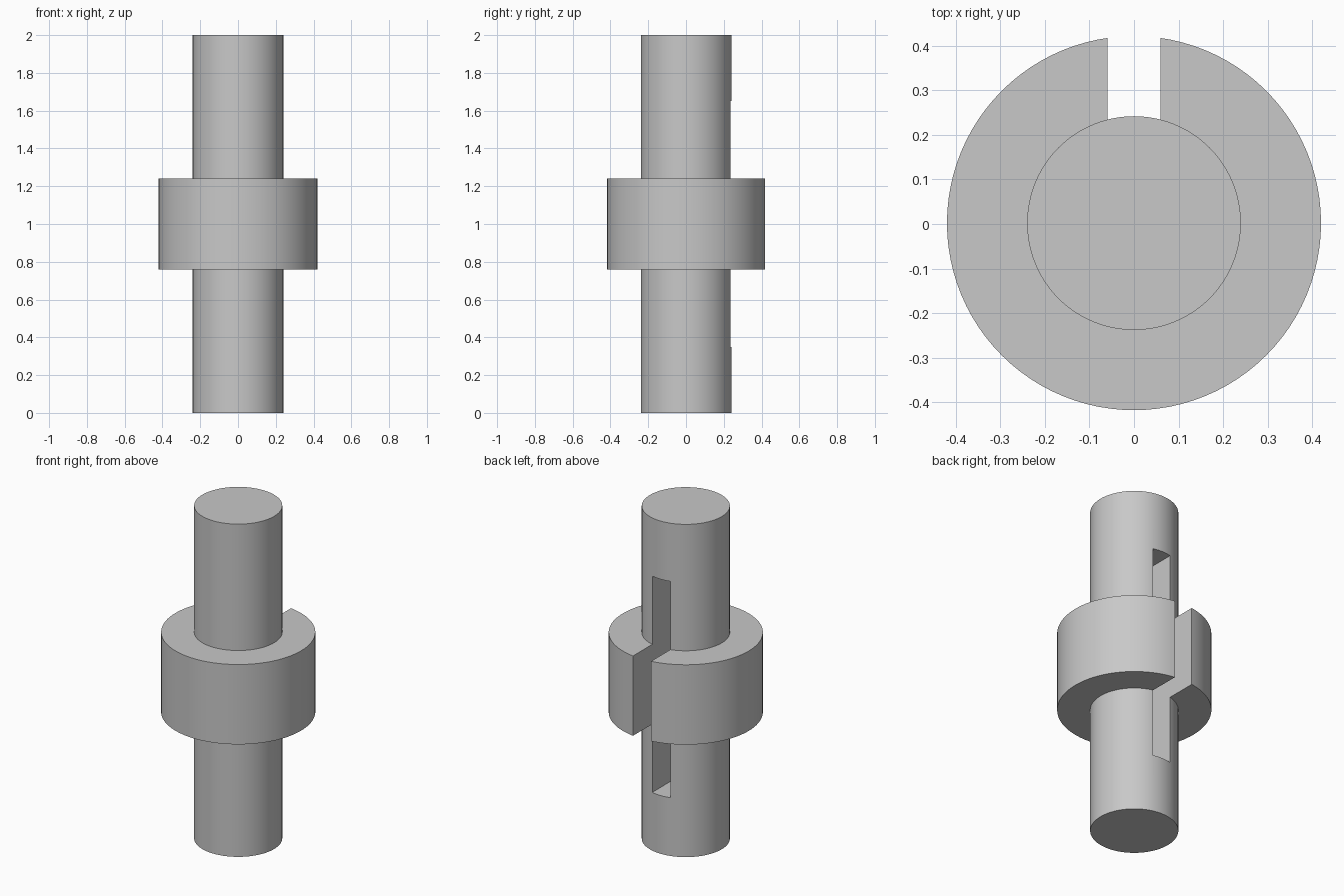
import bpy
import bmesh
from math import radians, tau
from mathutils import Vector

cube = bpy.data.objects.get("Cube")
if cube:
    bpy.data.objects.remove(cube, do_unlink=True)

SHAFT_R, COLLAR_R, LENGTH = 0.24, 0.42, 2.0
COLLAR_LOW, COLLAR_HIGH = 0.76, 1.24
KEY_WIDTH, KEY_LOW, KEY_HIGH = 0.12, 0.35, 1.65
AXIS_Y = 0.002
SEGMENTS = 96

grey = bpy.data.materials.new("plain grey")
grey.use_nodes = True
colour = (0.58, 0.58, 0.58, 1)
grey.diffuse_color = colour
grey.node_tree.nodes["Principled BSDF"].inputs["Base Color"].default_value = colour


def add_object(name, bm):
    bmesh.ops.recalc_face_normals(bm, faces=bm.faces)
    mesh = bpy.data.meshes.new(name)
    bm.to_mesh(mesh)
    bm.free()
    mesh.materials.append(grey)
    obj = bpy.data.objects.new(name, mesh)
    bpy.context.collection.objects.link(obj)
    return obj


def lathe(name, profile):
    """Stack rings of (radius, height), closed by flat end caps."""
    bm = bmesh.new()
    verts = [bm.verts.new((r, 0, z)) for r, z in profile]
    edges = [bm.edges.new(pair) for pair in zip(verts, verts[1:])]
    bmesh.ops.spin(bm, geom=verts + edges, cent=(0, 0, 0), axis=(0, 0, 1),
                   angle=tau, steps=SEGMENTS)
    bmesh.ops.remove_doubles(bm, verts=bm.verts, dist=0.0001)
    rims = [e for e in bm.edges if e.is_boundary]
    bmesh.ops.holes_fill(bm, edges=rims, sides=0)
    obj = add_object(name, bm)
    obj.location.y = AXIS_Y
    return obj


def box(name, low, high):
    low, high = Vector(low), Vector(high)
    bm = bmesh.new()
    bmesh.ops.create_cube(bm, size=1)
    bmesh.ops.scale(bm, vec=high - low, verts=bm.verts)
    bmesh.ops.translate(bm, vec=(low + high) / 2, verts=bm.verts)
    return add_object(name, bm)


# Shaft and collar turned as one solid
body = lathe("collared_shaft", [
    (SHAFT_R, 0), (SHAFT_R, COLLAR_LOW),
    (COLLAR_R, COLLAR_LOW), (COLLAR_R, COLLAR_HIGH),
    (SHAFT_R, COLLAR_HIGH), (SHAFT_R, LENGTH)])

# Keyway through the back of the collar and into the shaft
cutter = box("keyway_cutter", (-KEY_WIDTH / 2, AXIS_Y, KEY_LOW),
             (KEY_WIDTH / 2, COLLAR_R + 0.1, KEY_HIGH))
cutter.hide_render = True
cut = body.modifiers.new("keyway", 'BOOLEAN')
cut.operation = 'DIFFERENCE'
cut.solver = 'EXACT'
cut.object = cutter

bpy.ops.object.select_all(action='DESELECT')
body.select_set(True)
bpy.context.view_layer.objects.active = body
bpy.ops.object.modifier_apply(modifier=cut.name)
bpy.data.objects.remove(cutter, do_unlink=True)
bpy.ops.object.shade_smooth_by_angle(angle=radians(30))
